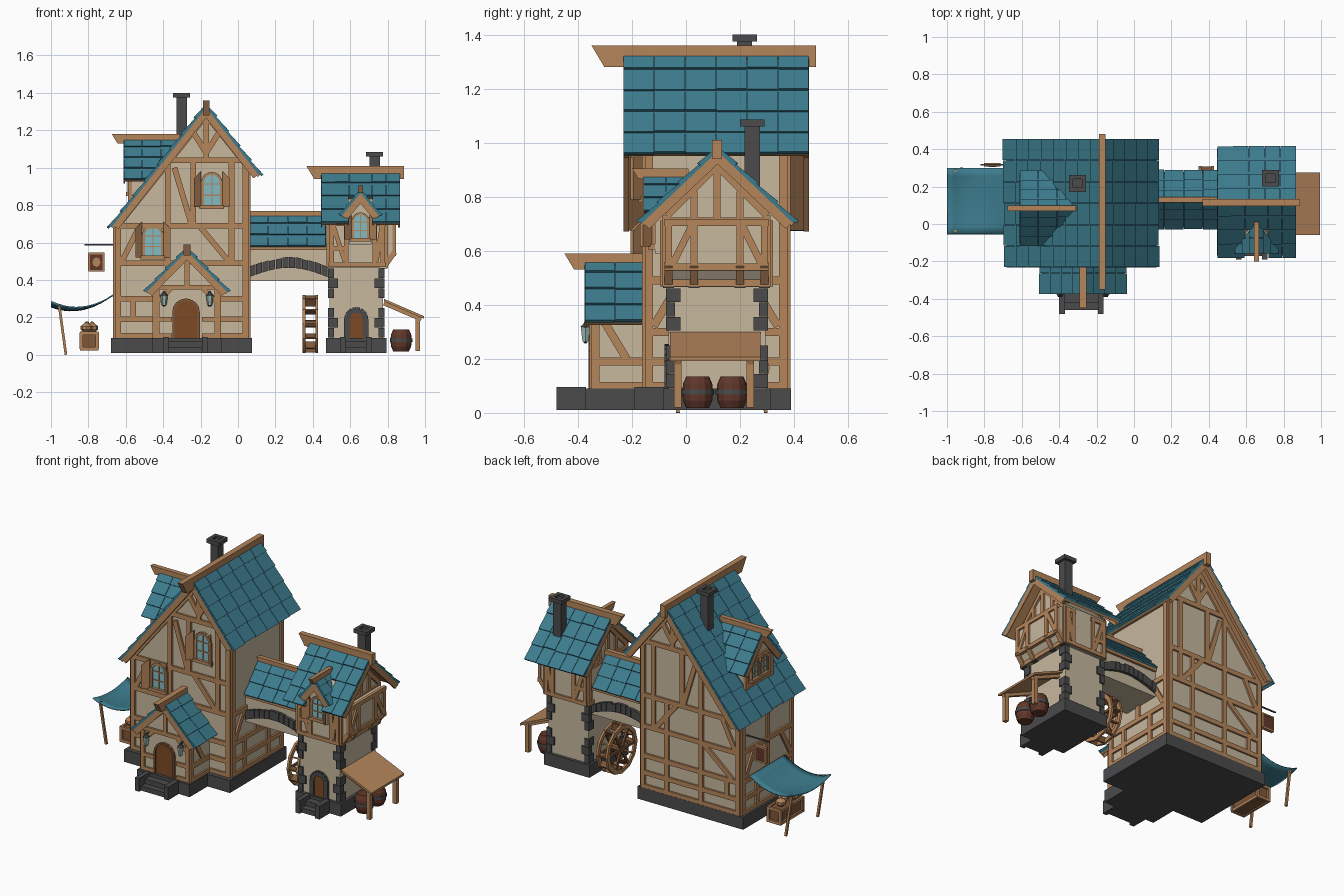
import bpy, bmesh, math, random
from mathutils import Vector as V

if "Cube" in bpy.data.objects:
    bpy.data.objects.remove(bpy.data.objects["Cube"])
random.seed(4)

COL = {"plaster": (.57, .48, .345), "roof_teal": (.046, .20, .268), "timber": (.46, .235, .105),
       "stone": (.07, .07, .073), "door_brown": (.20, .068, .018), "barrel_brown": (.12, .038, .023),
       "glass": (.22, .50, .55), "dark_wood": (.21, .095, .04), "lantern_green": (.34, .50, .45)}
MAT = {}
for k, c in COL.items():
    MAT[k] = bpy.data.materials.new(k)
    MAT[k].diffuse_color = (*c, 1)
parts = {}                       # part name -> (bmesh, material)


def bm_for(name, mat):
    return parts.setdefault(name, (bmesh.new(), mat))[0]


def loft(name, mat, r0, r1):
    """Closed solid between two matching rings of points."""
    bm = bm_for(name, mat)
    a, b = [bm.verts.new(p) for p in r0], [bm.verts.new(p) for p in r1]
    n = len(a)
    bm.faces.new(a[::-1]); bm.faces.new(b)
    for i in range(n):
        bm.faces.new((a[i], a[(i+1) % n], b[(i+1) % n], b[i]))


def solid(name, mat, quad, off):
    loft(name, mat, quad, [V(p) + V(off) for p in quad])


def box(name, mat, x0, x1, y0, y1, z0, z1):
    solid(name, mat, [(x0, y0, z0), (x1, y0, z0), (x1, y1, z0), (x0, y1, z0)], (0, 0, z1-z0))


def beam(name, mat, p, q, n, w, t):
    """Bar from p to q, w wide across, t thick along n (centred)."""
    p, q, n = V(p), V(q), V(n).normalized()
    s = (q-p).cross(n).normalized()*w/2
    solid(name, mat, [p-s-n*t/2, p+s-n*t/2, q+s-n*t/2, q-s-n*t/2], n*t)


def pt(ax, a, h, z):
    return V((a, h, z)) if ax == 'x' else V((h, a, z))


def prism(name, mat, ax, a0, a1, pts):
    loft(name, mat, [pt(ax, a0, *p) for p in pts], [pt(ax, a1, *p) for p in pts])


def lathe(name, mat, c, prof, n=10, ax='z'):
    rings = []
    for r, t in prof:
        cs = [(r*math.cos(2*math.pi*i/n), r*math.sin(2*math.pi*i/n)) for i in range(n)]
        rings.append([V(c) + (V((u, v, t)) if ax == 'z' else V((t, u, v))) for u, v in cs])
    for a, b in zip(rings, rings[1:]):
        loft(name, mat, a, b)


def frame(name, face, segs, w=.03, t=.02, mat="timber"):
    """Timber bars (h0,z0,h1,z1) on a wall face (axis, coordinate)."""
    ax, c = face[:2]
    for h0, z0, h1, z1 in segs:
        beam(name, mat, pt(ax, c, h0, z0), pt(ax, c, h1, z1), pt(ax, 1, 0, 0), w, t)


def slope(name, ax, hr, zr, he, ze, a0, a1, cols, rows, a1e=None, raft=(.0, .97)):
    """One roof side: timber deck, gable rafters, teal underlay and overlapping tiles."""
    a1e = a1 if a1e is None else a1e
    d = V((he-hr, ze-zr)).normalized()
    n = V((-d.y, d.x)) if d.x > 0 else V((d.y, -d.x))

    def along(t, f):             # position along the ridge, cut off where a dormer roof ends
        return min(a0 + (a1-a0)*f, a1 + (a1e-a1)*t)

    def P(t, f, lift):           # t down the slope; mitred at the ridge
        if t == 0:
            return pt(ax, along(t, f), hr, zr+lift/n.y)
        return pt(ax, along(t, f), hr+(he-hr)*t+n.x*lift, zr+(ze-zr)*t+n.y*lift)

    def layer(nm, mat, f0, f1, t1, l0, l1):
        loft(name+nm, mat, *[[P(0, f0, l), P(0, f1, l), P(t1, f1, l), P(t1, f0, l)] for l in (l0, l1)])
    layer("_deck", "timber", 0, 1, .985, -.033, -.021)
    layer("_underlay", "roof_teal", 0, 1, .985, -.021, -.013)
    for f in raft:
        layer("_rafters", "timber", f, f+.03, .97, -.055, -.033)
    for r in range(rows):
        for c in range(cols):
            t0, t1 = r/rows, (r+1)/rows + random.uniform(-.008, .006)
            f0, f1 = (c+.012)/cols, (c+.988)/cols
            if along(t0, f1) - along(t0, f0) > .004:
                loft(name+"_tiles", "roof_teal", [P(t0, f0, -.02), P(t0, f1, -.02), P(t1, f1, -.014), P(t1, f0, -.014)],
                     [P(t0, f0, -.009), P(t0, f1, -.009), P(t1, f1, -.001), P(t1, f0, -.001)])


def ridge(name, ax, h, z0, z1, a0, a1, w=.036):
    s = .6*(z1-z0)
    q = [pt(ax, a0, h-w/2, z1), pt(ax, a1, h-w/2, z1), pt(ax, a1, h-w/2, z0), pt(ax, a0+s, h-w/2, z0)]
    solid(name, "timber", q, pt(ax, 0, w, 0))


def arch(c, z0, w, h, n=8):
    arc = [(c+w/2*math.cos(math.pi*i/n), z0+h-w/2+w/2*math.sin(math.pi*i/n)) for i in range(n+1)]
    return [(c+w/2, z0)] + arc + [(c-w/2, z0)]


def arched(name, face, c, z0, w, h, mat, rim, rw=.015, shutters=0):
    """Arched door or window plate with surround; shutters = leaf height."""
    ax, a, s = face
    pts = arch(c, z0, w, h)
    prism(name+"_panel", mat, ax, a, a+s*.008, pts)
    frame(name+"_surround", face, [(*p, *q) for p, q in zip(pts, pts[1:])], rw, .03, rim)
    if mat == "glass":
        frame(name+"_bars", (ax, a+s*.008), [(c, z0, c, z0+h), (c-w/2, z0+h*.35, c+w/2, z0+h*.35),
              (c-w/2, z0+h*.68, c+w/2, z0+h*.68)], .006, .008)
        frame(name+"_sill", face, [(c-w*.65, z0, c+w*.65, z0)], .02, .05)
    for k in (-1, 1) if shutters else ():
        h0, h1 = c+k*w*.58, c+k*(w*.58+.036)
        solid(name+"_shutters", "timber", [pt(ax, a+s*.01, h0, z0), pt(ax, a+s*.045, h1, z0),
              pt(ax, a+s*.045, h1, z0+shutters*.82), pt(ax, a+s*.01, h0, z0+shutters)], pt(ax, s*.01, 0, 0))


def chimney(name, x, y, z0, z1):
    box(name, "stone", x-.028, x+.028, y-.028, y+.028, z0, z1-.015)
    for k in (-1, 1):            # open cap made of four bars
        box(name+"_cap", "stone", x-.045, x+.045, y+k*.034-.011, y+k*.034+.011, z1-.025, z1)
        box(name+"_cap", "stone", x+k*.034-.011, x+k*.034+.011, y-.025, y+.025, z1-.025, z1)


def steps(name, x0, x1, y):
    box(name, "stone", x0, x1, y-.05, y, .01, .07)
    box(name, "stone", x0, x1, y-.09, y-.05, .01, .04)
    for x in (x0, x1):
        box(name+"_cheeks", "stone", x-.015, x+.015, y-.11, y, .01, .095)


# Main house: plinth, gabled body, uneven roof
box("house_plinth", "stone", -.68, .075, -.19, .388, .01, .09)
prism("house_walls", "plaster", 'y', -.15, .375, [(-.655, .08), (.055, .08), (.055, 1.02), (-.17, 1.295), (-.655, .69)])
slope("house_roof_right", 'y', -.17, 1.355, .135, .965, -.232, .455, 6, 5)
slope("house_roof_left", 'y', -.17, 1.355, -.70, .685, -.232, .455, 6, 8)
ridge("house_ridge", 'y', -.17, 1.28, 1.36, -.35, .482)
chimney("house_chimney", -.302, .217, 1.05, 1.40)
gable = [(-.64, .09, -.64, .7), (.04, .09, .04, 1.03), (-.655, .10, .055, .10), (-.655, .19, .055, .19),
         (-.655, .30, .055, .30), (-.655, .49, .055, .49), (-.655, .69, .055, .69), (-.38, 1.04, .04, 1.04),
         (-.375, .09, -.375, 1.02), (-.24, .69, -.24, 1.04), (-.035, .49, -.035, 1.04), (-.17, 1.04, -.17, 1.28),
         (-.17, 1.08, -.24, 1.19), (-.17, 1.08, -.10, 1.19), (-.56, .19, -.56, .30), (-.34, 1.0, -.25, .70),
         (-.65, .68, -.17, 1.28), (.055, 1.0, -.17, 1.28), (-.2, .68, -.05, .5), (-.62, .5, -.53, .68)]
frame("house_front_timbers", ('y', -.152), gable)
frame("house_back_timbers", ('y', .377), gable + [(-.13, .09, -.13, .69), (-.6, .31, -.4, .48)])
for x, top, nm in ((.057, 1.0, "right"), (-.657, .68, "left")):
    frame(f"house_{nm}_timbers", ('x', x), [(-.15, z, .375, z) for z in (.10, .19, .30, .49, top)]
          + [(y, .09, y, top) for y in (-.137, .36)] + [(.11, .3, .11, .49 if top > .9 else top), (-.02, .1, -.02, .3),
          (.22, .1, .22, .3), (-.12, .32, -.02, .49), (.34, .32, .24, .49)])
arched("upper_window", ('y', -.15, -1), -.14, .79, .10, .18, "glass", "timber", .015, .19)
arched("lower_window", ('y', -.15, -1), -.455, .52, .10, .17, "glass", "timber", .015, .19)

# Dormer on the left roof side
prism("left_dormer_walls", "plaster", 'x', -.575, -.36, [(-.05, .82), (.22, .82), (.22, .97), (.085, 1.115), (-.05, .97)])
for k, nm in ((-1, "front"), (1, "back")):
    slope(f"left_dormer_{nm}", 'x', .085, 1.176, .085+k*.203, .945, -.612, -.31, 3, 4, -.48, (.0,))
ridge("left_dormer_ridge", 'x', .085, 1.13, 1.18, -.675, -.31, .03)
frame("left_dormer_timbers", ('x', -.577), [(-.04, .82, -.04, .98), (.21, .82, .21, .98), (-.05, .84, .22, .84), (-.05, .99, .22, .99)])
for y in (.04, .13):
    arched("left_dormer_window", ('x', -.575, -1), y, .86, .07, .12, "glass", "timber", .012)

# Porch with door, lanterns and steps
box("porch_plinth", "stone", -.46, -.085, -.372, -.18, .01, .09)
prism("porch_walls", "plaster", 'y', -.345, -.14, [(-.445, .08), (-.10, .08), (-.10, .36), (-.273, .525), (-.445, .36)])
for k, nm in ((-1, "left"), (1, "right")):
    slope(f"porch_roof_{nm}", 'y', -.273, .585, -.273+k*.235, .345, -.375, -.15, 2, 4)
    x = -.273+k*.16
    frame("porch_side_timbers", ('x', -.273+k*.173), [(-.335, .09, -.335, .36), (-.34, .19, -.15, .19),
          (-.34, .10, -.15, .10), (-.34, .35, -.15, .35), (-.31, .35, -.22, .2)])
    frame("porch_front_timbers", ('y', -.347), [(x, .09, x, .38), (x, .37, -.273, .52), (x, .19, -.273+k*.08, .19),
          (x, .10, -.273+k*.08, .10), (x, .28, -.273+k*.08, .36)], .025)
    lx = -.273+k*.122
    lathe("lantern_glass", "lantern_green", (lx, -.372, 0), [(.013, .265), (.02, .318)], 6)
    lathe("lantern_caps", "stone", (lx, -.372, 0), [(.021, .318), (.008, .331), (.004, .34)], 6)
    lathe("lantern_caps", "stone", (lx, -.372, 0), [(.004, .257), (.012, .266)], 6)
    box("lantern_brackets", "stone", lx-.004, lx+.004, -.372, -.34, .333, .34)
frame("porch_front_timbers", ('y', -.347), [(-.445, .36, -.10, .36), (-.273, .36, -.273, .52)], .025)
ridge("porch_ridge", 'y', -.273, .53, .59, -.45, -.15)
arched("porch_door", ('y', -.345, -1), -.278, .09, .135, .205, "door_brown", "dark_wood", .012)
steps("porch_steps", -.385, -.178, -.37)

# Bridge between house and tower, with a stone arch
box("bridge_walls", "plaster", .05, .50, .0, .26, .395, .59)
prism("bridge_gable", "plaster", 'x', .06, .49, [(0, .58), (.26, .58), (.13, .70)])
for k, nm in ((-1, "front"), (1, "back")):
    slope(f"bridge_roof_{nm}", 'x', .13, .77, .13+k*.16, .585, .06, .47, 4, 3)
ridge("bridge_ridge", 'x', .13, .73, .768, .05, .48, .03)
for y in (-.006, .266):
    frame("bridge_timbers", ('y', y), [(.06, .575, .49, .575)])
    az = lambda i: .415+.05*math.sin(math.pi*i/12)
    for i in range(12):
        x0, x1, e = .062+.035*i, .094+.035*i, random.uniform(0, .008)
        solid("bridge_arch_stones", "stone", [(x0, y-.013, az(i)), (x1, y-.013, az(i+1)),
              (x1, y-.013, az(i+1)+.05+e), (x0, y-.013, az(i)+.05+e)], (0, .026, 0))

# Water wheel with its axle along x
wc = V((.387, .155, .165))
rim = lambda x, i, r: V((x, wc.y+r*math.cos(i*math.pi/6), wc.z+r*math.sin(i*math.pi/6)))
for i in range(12):
    for x in (.353, .421):
        beam("wheel_rims", "timber", rim(x, i-.03, .142), rim(x, i+1.03, .142), (1, 0, 0), .026, .014)
        if i % 2 == 0:
            beam("wheel_spokes", "dark_wood", rim(x, i, 0), rim(x, i, .14), (1, 0, 0), .016, .012)
    beam("wheel_paddles", "dark_wood", rim(.35, i, .132), rim(.424, i, .132), rim(0, i, 1)-rim(0, i, 0), .01, .042)
lathe("wheel_axle", "dark_wood", wc, [(.02, -.042), (.02, .042)], 8, 'x')

# Tower: stone-cornered base, jettied upper storey, bay on the gable
box("tower_plinth", "stone", .47, .795, -.085, .315, .01, .09)
box("tower_lower_walls", "plaster", .49, .775, -.065, .295, .08, .48)
for ix, x in ((1, .49), (-1, .775)):
    for iy, y in ((1, -.065), (-1, .295)):
        for r in (0, 1, 2, 4, 5, 6):
            lx, ly = (.045, .025) if (r % 2) else (.024, .045)
            xs, ys = sorted((x-ix*.009, x+ix*lx)), sorted((y-iy*.009, y+iy*ly))
            box("tower_corner_stones", "stone", *xs, *ys, .092+r*.053, .143+r*.053)
prism("tower_upper_walls", "plaster", 'x', .485, .79, [(-.085, .465), (.31, .465), (.31, .73), (.115, .925), (-.085, .73)])
prism("tower_bay", "plaster", 'y', -.075, .30, [(.78, .48), (.80, .49), (.835, .54), (.835, .70), (.78, .72)])
# The front slope is notched in the middle for the small dormer
slope("tower_roof_back", 'x', .117, .997, .417, .712, .445, .867, 5, 4)
slope("tower_roof_front_left", 'x', .117, .997, -.183, .712, .445, .592, 2, 4, None, (.0,))
slope("tower_roof_front_right", 'x', .117, .997, -.183, .712, .718, .867, 2, 4, None, (.97,))
slope("tower_roof_front_middle", 'x', .117, .997, -.033, .8545, .592, .718, 1, 2, None, ())
ridge("tower_ridge", 'x', .115, .94, 1.01, .365, .888)
chimney("tower_chimney", .73, .245, .8, 1.085)
for y, nm in ((-.087, "front"), (.312, "back")):
    frame(f"tower_{nm}_timbers", ('y', y), [(.485, .48, .79, .48), (.485, .70, .595, .70), (.715, .70, .79, .70), (.50, .47, .50, .71),
          (.775, .47, .775, .71), (.58, .48, .58, .7), (.73, .48, .73, .7), (.57, .50, .51, .69), (.74, .5, .77, .69), (.49, .57, .58, .57)], .024)
for x in (.483, .792):
    frame("tower_gable_timbers", ('x', x), [(-.085, .71, .31, .71), (.115, .71, .115, .93), (-.07, .73, .115, .915), (.3, .73, .115, .915),
          (.03, .72, .03, .82), (.2, .72, .2, .82), (-.075, .47, -.075, .73), (.30, .47, .30, .73), (-.085, .48, .31, .48)], .026)
frame("bay_timbers", ('x', .836), [(-.08, .705, .305, .705), (-.08, .54, .305, .54), (.03, .54, .03, .7), (.2, .54, .2, .7),
      (-.065, .54, -.065, .7), (.29, .54, .29, .7), (-.05, .55, .02, .69), (.28, .55, .21, .69)], .026)
for y in (-.065, .03, .2, .29):
    beam("bay_brackets", "timber", (.785, y, .475), (.838, y, .55), (0, 1, 0), .028, .03)
    box("jetty_joists", "stone", .76, .80, y-.02, y+.02, .462, .515)
arched("tower_door", ('y', -.065, -1), .632, .09, .10, .15, "door_brown", "stone", .03)
steps("tower_steps", .56, .70, -.08)

# Tower front dormer
prism("tower_dormer_walls", "plaster", 'y', -.115, .0, [(.595, .59), (.715, .59), (.715, .765), (.655, .83), (.595, .765)])
for k, nm in ((-1, "left"), (1, "right")):
    slope(f"tower_dormer_{nm}", 'y', .655, .898, .655+k*.117, .752, -.158, .01, 2, 3, -.12, (.0,))
ridge("tower_dormer_ridge", 'y', .655, .865, .905, -.20, .01, .025)
arched("tower_dormer_window", ('y', -.115, -1), .655, .615, .085, .14, "glass", "timber", .013, .13)

# Lean-to with barrels
solid("lean_to_roof", "timber", [(.78, -.06, .285), (.995, -.06, .192), (.995, .275, .192), (.78, .275, .285)], (0, 0, .014))
for y in (-.03, .238):
    box("lean_to_posts", "timber", .948, .974, y-.014, y+.014, .02, .215)
    beam("lean_to_posts", "timber", (.78, y, .275), (.98, y, .19), (0, 1, 0), .022, .022)
for y in (.043, .17):
    lathe("barrels", "barrel_brown", (.872, y, 0), [(.042, .018), (.054, .045), (.057, .077), (.054, .108), (.042, .135)], 12)
    lathe("barrel_hoops", "stone", (.872, y, 0), [(.06, .068), (.06, .086)], 12)

# Cloth awning with poles, market crate and hanging sign
bm = bm_for("awning_cloth", "roof_teal")
bmesh.ops.create_grid(bm, x_segments=10, y_segments=8, size=1)
for v in bm.verts:
    u, w = v.co.x, v.co.y
    v.co = (-.832+.168*u, .1225+.1775*w, .25+.018*u+.048*u*u - .03*(1-w*w)*(.4-.5*u if u < .8 else 0))
for y in (-.04, .285):
    beam("awning_poles", "timber", (-.957, y, .27), (-.92, y+.01, 0), (0, 1, 0), .014, .014)
box("crate_body", "dark_wood", -.835, -.755, .01, .23, .03, .115)
for x in (-.838, -.752):
    frame("crate_frame", ('x', x), [(0, .033, .24, .033), (0, .115, .24, .115), (.008, .03, .008, .12), (.232, .03, .232, .12)], .018, .014)
for y in (.006, .234):
    frame("crate_frame", ('y', y), [(-.845, .033, -.745, .033), (-.845, .115, -.745, .115), (-.838, .03, -.838, .12), (-.752, .03, -.752, .12)], .018, .014)
for x, y in ((-.81, .06), (-.78, .12), (-.805, .18)):
    lathe("produce", "timber", (x, y, .12), [(.015, 0), (.032, .015), (.032, .032), (.012, .048), (.004, .058)], 8)
box("sign_bar", "stone", -.82, -.655, .313, .321, .584, .591)
box("sign_board", "barrel_brown", -.797, -.718, .311, .323, .45, .54)
frame("sign_frame", ('y', .317), [(-.80, .449, -.715, .449), (-.80, .541, -.715, .541), (-.796, .45, -.796, .54), (-.719, .45, -.719, .54)], .01, .02)
prism("sign_emblem", "timber", 'y', .306, .312, [(-.757+.022*math.cos(i*.785), .495+.026*math.sin(i*.785)) for i in range(8)])

# Turn every collected part into an object
for name, (bm, mat) in parts.items():
    bmesh.ops.recalc_face_normals(bm, faces=bm.faces)
    me = bpy.data.meshes.new(name)
    bm.to_mesh(me)
    bm.free()
    me.materials.append(MAT[mat])
    ob = bpy.data.objects.new(name, me)
    bpy.context.collection.objects.link(ob)
    if name == "awning_cloth":
        ob.modifiers.new("thickness", 'SOLIDIFY').thickness = .008
        me.shade_smooth()

for m in bpy.data.materials:
    if m.users and not m.is_grease_pencil:
        m.use_nodes = True
        m.node_tree.nodes["Principled BSDF"].inputs["Base Color"].default_value = m.diffuse_color
